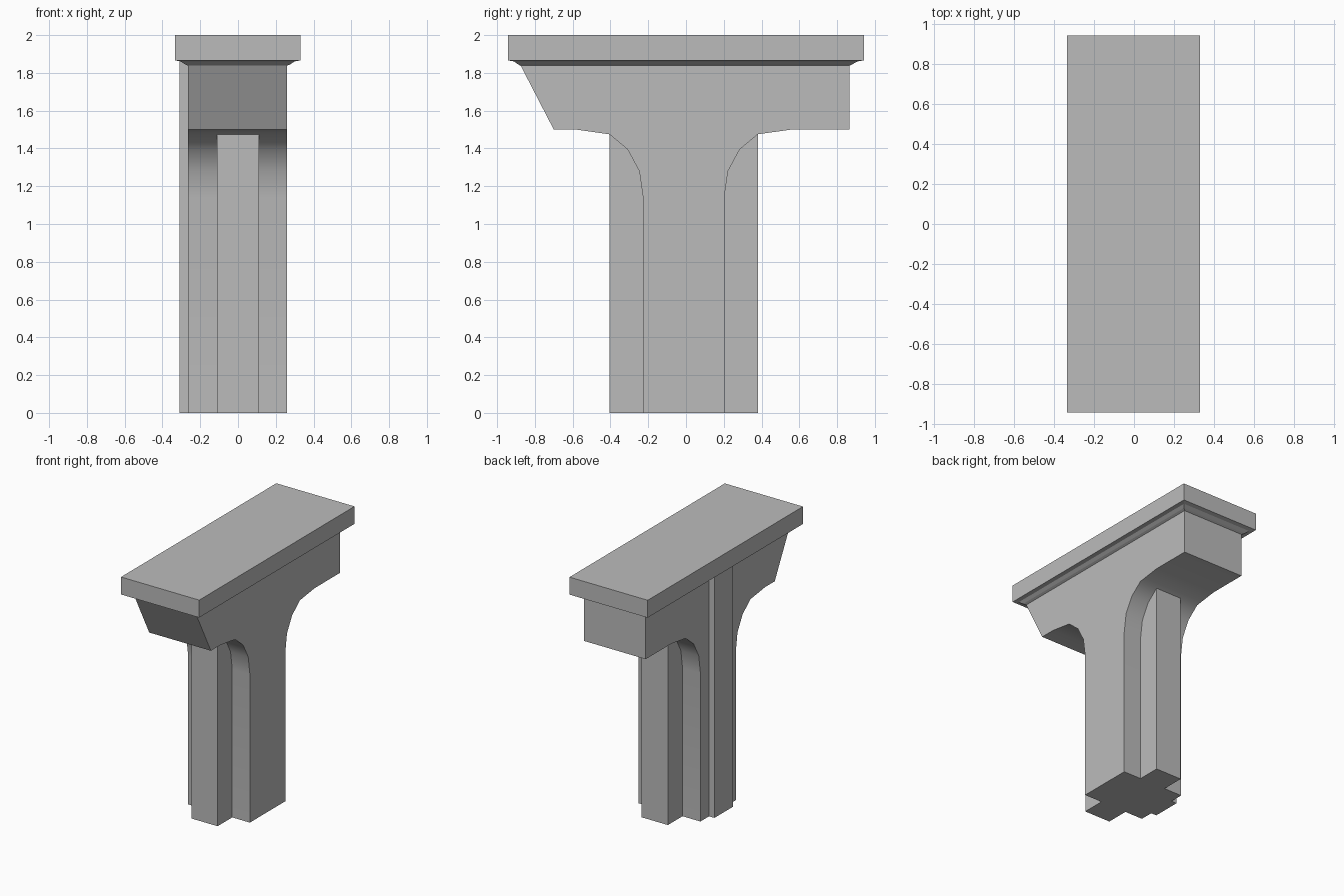
import bpy, bmesh, math
from mathutils import Vector

cube = bpy.data.objects.get("Cube")
if cube:
    bpy.data.objects.remove(cube, do_unlink=True)

stone = bpy.data.materials.new("grey stone")
stone.use_nodes = True
stone.diffuse_color = (0.5, 0.5, 0.5, 1)
bsdf = stone.node_tree.nodes["Principled BSDF"]
bsdf.inputs["Base Color"].default_value = (0.5, 0.5, 0.5, 1)
bsdf.inputs["Roughness"].default_value = 0.8


def finish(name, bm, smooth=False):
    bmesh.ops.recalc_face_normals(bm, faces=bm.faces[:])
    mesh = bpy.data.meshes.new(name)
    bm.to_mesh(mesh)
    bm.free()
    mesh.materials.append(stone)
    obj = bpy.data.objects.new(name, mesh)
    bpy.context.collection.objects.link(obj)
    if smooth:
        bpy.ops.object.select_all(action='DESELECT')
        obj.select_set(True)
        bpy.context.view_layer.objects.active = obj
        bpy.ops.object.shade_smooth_by_angle(angle=math.radians(35))
    return obj


def box(name, x0, x1, y0, y1, z0, z1):
    bm = bmesh.new()
    bmesh.ops.create_cube(bm, size=1)
    for v in bm.verts:
        v.co = Vector(((x0 + x1) / 2 + v.co.x * (x1 - x0),
                       (y0 + y1) / 2 + v.co.y * (y1 - y0),
                       (z0 + z1) / 2 + v.co.z * (z1 - z0)))
    return finish(name, bm)


def extrude_profile(name, points, x0, x1):
    bm = bmesh.new()
    face = bm.faces.new([bm.verts.new((x0, y, z)) for y, z in points])
    out = bmesh.ops.extrude_face_region(bm, geom=[face])
    verts = [g for g in out["geom"] if isinstance(g, bmesh.types.BMVert)]
    bmesh.ops.translate(bm, verts=verts, vec=(x1 - x0, 0, 0))
    return finish(name, bm, smooth=True)


def stack_rings(name, rings):
    # each ring is a rectangle: x0, x1, y0, y1, z
    bm = bmesh.new()
    loops = [[bm.verts.new(p) for p in ((x0, y0, z), (x1, y0, z), (x1, y1, z), (x0, y1, z))]
             for x0, x1, y0, y1, z in rings]
    for a, b in zip(loops, loops[1:]):
        for i in range(4):
            j = (i + 1) % 4
            bm.faces.new((a[i], a[j], b[j], b[i]))
    bm.faces.new(loops[0])
    bm.faces.new(loops[-1])
    return finish(name, bm)


# T-shaped core: arched haunches mirrored about the shaft centre
mid = -0.0125
haunch = [(0.215, 0), (0.215, 1.14), (0.235, 1.28), (0.297, 1.395),
          (0.393, 1.475), (0.57, 1.5)]
back = [(mid + d, z) for d, z in haunch] + [(0.866, 1.5), (0.866, 1.84)]
front = [(mid - d, z) for d, z in haunch] + [(-0.70, 1.5), (-0.876, 1.84)]
extrude_profile("pier_core", back + front[::-1], -0.264, 0.26)

# Pilasters on the front and back of the shaft, and one on the right flank
box("front_pilaster", -0.112, 0.11, -0.405, -0.2, 0, 1.478)
box("back_pilaster", -0.112, 0.11, 0.18, 0.38, 0, 1.478)
box("side_pilaster", -0.31, -0.25, -0.125, 0.098, 0, 1.866)

# Cap slab with the cove moulding beneath it
stack_rings("cap_slab", [
    (-0.264, 0.26, -0.876, 0.866, 1.838),
    (-0.282, 0.278, -0.89, 0.882, 1.846),
    (-0.304, 0.3, -0.912, 0.908, 1.861),
    (-0.334, 0.33, -0.942, 0.942, 1.866),
    (-0.334, 0.33, -0.942, 0.942, 2.0),
])
